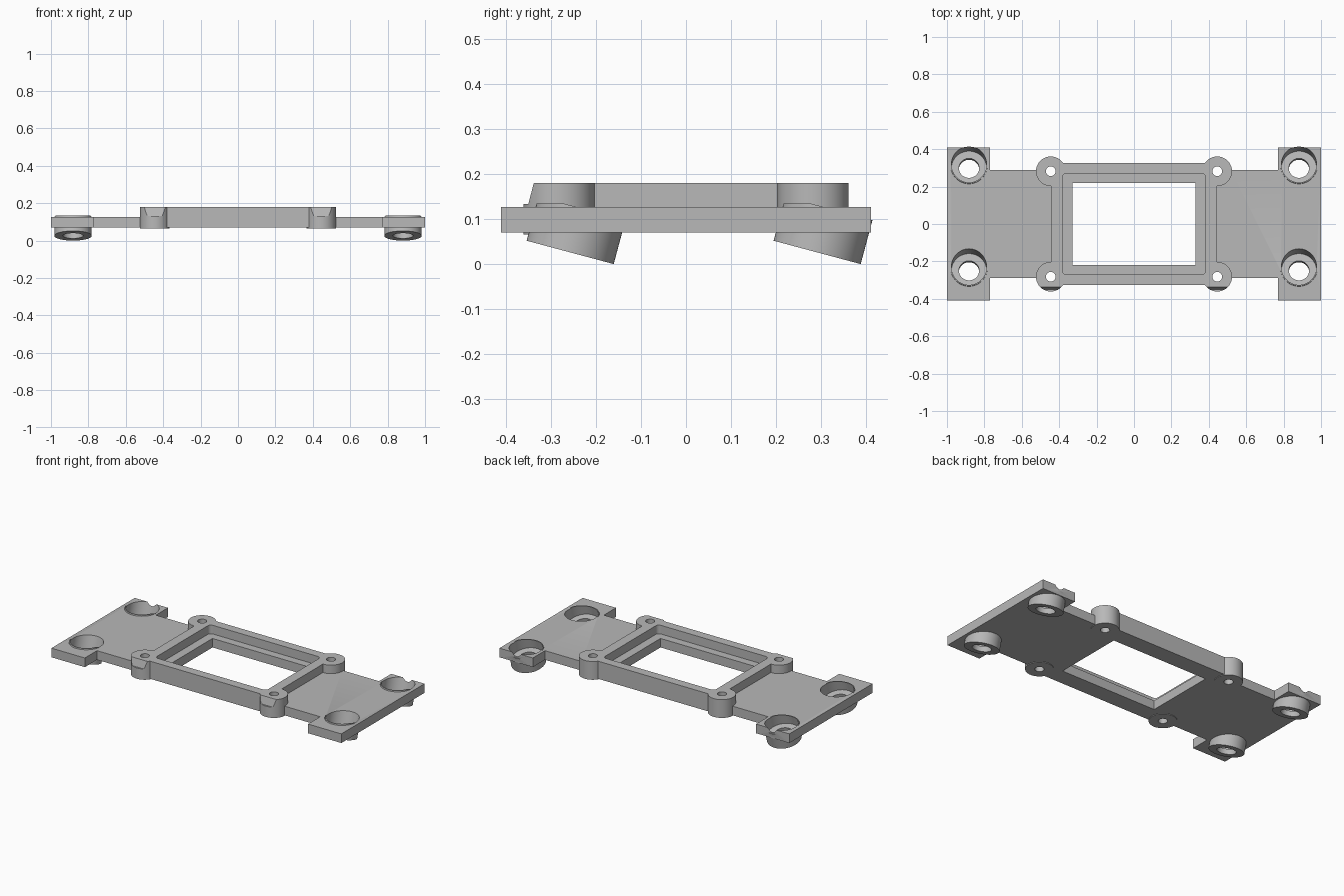
import bpy, bmesh, math
from mathutils import Vector, Matrix

if "Cube" in bpy.data.objects:
    bpy.data.objects.remove(bpy.data.objects["Cube"])

grey = bpy.data.materials.new("plain grey")
grey.use_nodes = True
colour = (0.48, 0.48, 0.48, 1)
grey.diffuse_color = colour
grey.node_tree.nodes["Principled BSDF"].inputs["Base Color"].default_value = colour

PLATE_LOW, PLATE_TOP, FRAME_TOP = 0.07, 0.127, 0.18
TILT = Matrix.Rotation(math.radians(-15), 4, 'X')   # top leans towards the back


def finish(name, bm):
    bmesh.ops.recalc_face_normals(bm, faces=bm.faces)
    mesh = bpy.data.meshes.new(name)
    bm.to_mesh(mesh)
    bm.free()
    mesh.materials.append(grey)
    ob = bpy.data.objects.new(name, mesh)
    bpy.context.collection.objects.link(ob)
    return ob


def prism(name, points, depth):
    """Extrude a flat outline along a vector."""
    bm = bmesh.new()
    face = bm.faces.new([bm.verts.new(p) for p in points])
    top = bmesh.ops.extrude_face_region(bm, geom=[face])["geom"]
    bmesh.ops.translate(bm, vec=depth,
                        verts=[v for v in top if isinstance(v, bmesh.types.BMVert)])
    return finish(name, bm)


def block(name, hx, hy, z0, z1, radius=0):
    """Centred box, with optional rounded upright corners."""
    points = []
    for quarter, (sx, sy) in enumerate([(1, 1), (-1, 1), (-1, -1), (1, -1)]):
        for step in range(7 if radius else 1):
            a = math.radians(90 * quarter + 15 * step)
            points.append((sx * (hx - radius) + radius * math.cos(a),
                           sy * (hy - radius) + radius * math.sin(a), z0))
    return prism(name, points, (0, 0, z1 - z0))


def cylinder(name, radius, start, end, base, turn=Matrix()):
    """Cylinder from start to end along its own axis, placed at base."""
    bm = bmesh.new()
    place = Matrix.Translation(base) @ turn @ Matrix.Translation((0, 0, (start + end) / 2))
    bmesh.ops.create_cone(bm, cap_ends=True, segments=64, radius1=radius,
                          radius2=radius, depth=end - start, matrix=place)
    return finish(name, bm)


def combine(target, tool, operation):
    mod = target.modifiers.new("join", 'BOOLEAN')
    mod.operation, mod.object, mod.solver = operation, tool, 'EXACT'
    tool.hide_render = True
    bpy.context.view_layer.objects.active = target
    bpy.ops.object.modifier_apply(modifier=mod.name)
    bpy.data.objects.remove(tool)


# H-shaped base plate
corner = [(1, 0.41), (0.77, 0.41), (0.77, 0.29)]
outline = corner + [(-x, y) for x, y in reversed(corner)]
outline += [(-x, -y) for x, y in outline]
plate = prism("mounting_plate", [(x, y, PLATE_LOW) for x, y in outline],
              (0, 0, PLATE_TOP - PLATE_LOW))

# Raised frame around the window
combine(plate, block("frame", 0.444, 0.326, PLATE_LOW, FRAME_TOP), 'UNION')

# Screw bosses on the frame corners, the front pair with a sloped relief
screws = [(sx * 0.445, sy * 0.282, 0) for sx in (-1, 1) for sy in (-1, 1)]
for spot in screws:
    boss = cylinder("screw_boss", 0.079, 0.066, FRAME_TOP, spot)
    if spot[1] < 0:
        profile = [(-0.35, 0.133), (-0.335, 0.19), (-0.45, 0.19), (-0.45, 0.133)]
        relief = prism("relief", [(spot[0] - 0.1, y, z) for y, z in profile], (0.2, 0, 0))
        combine(boss, relief, 'DIFFERENCE')
    combine(plate, boss, 'UNION')

# Tilted cups for the feet, trimmed just above the plate
cups = [(sx * 0.882, y, 0.026) for sx in (-1, 1) for y in (-0.257, 0.291)]
for spot in cups:
    cup = cylinder("tilted_cup", 0.1, 0, 0.101, spot, TILT)
    combine(cup, block("trim", 1.5, 1, 0.134, 0.3), 'DIFFERENCE')
    combine(plate, cup, 'UNION')

# Pocket, window and all bores
combine(plate, block("pocket", 0.383, 0.27, PLATE_TOP - 0.001, 0.3, 0.022), 'DIFFERENCE')
combine(plate, block("window", 0.33, 0.22, -0.1, 0.3), 'DIFFERENCE')
for spot in screws:
    combine(plate, cylinder("screw_hole", 0.026, -0.1, 0.3, spot), 'DIFFERENCE')
for spot in cups:
    combine(plate, cylinder("counterbore", 0.094, 0.03, 0.25, spot, TILT), 'DIFFERENCE')
    combine(plate, cylinder("foot_hole", 0.054, -0.1, 0.1, spot, TILT), 'DIFFERENCE')

# Round walls smooth, corners crisp
bpy.ops.object.select_all(action='DESELECT')
plate.select_set(True)
bpy.context.view_layer.objects.active = plate
bpy.ops.object.shade_smooth_by_angle(angle=math.radians(30))
